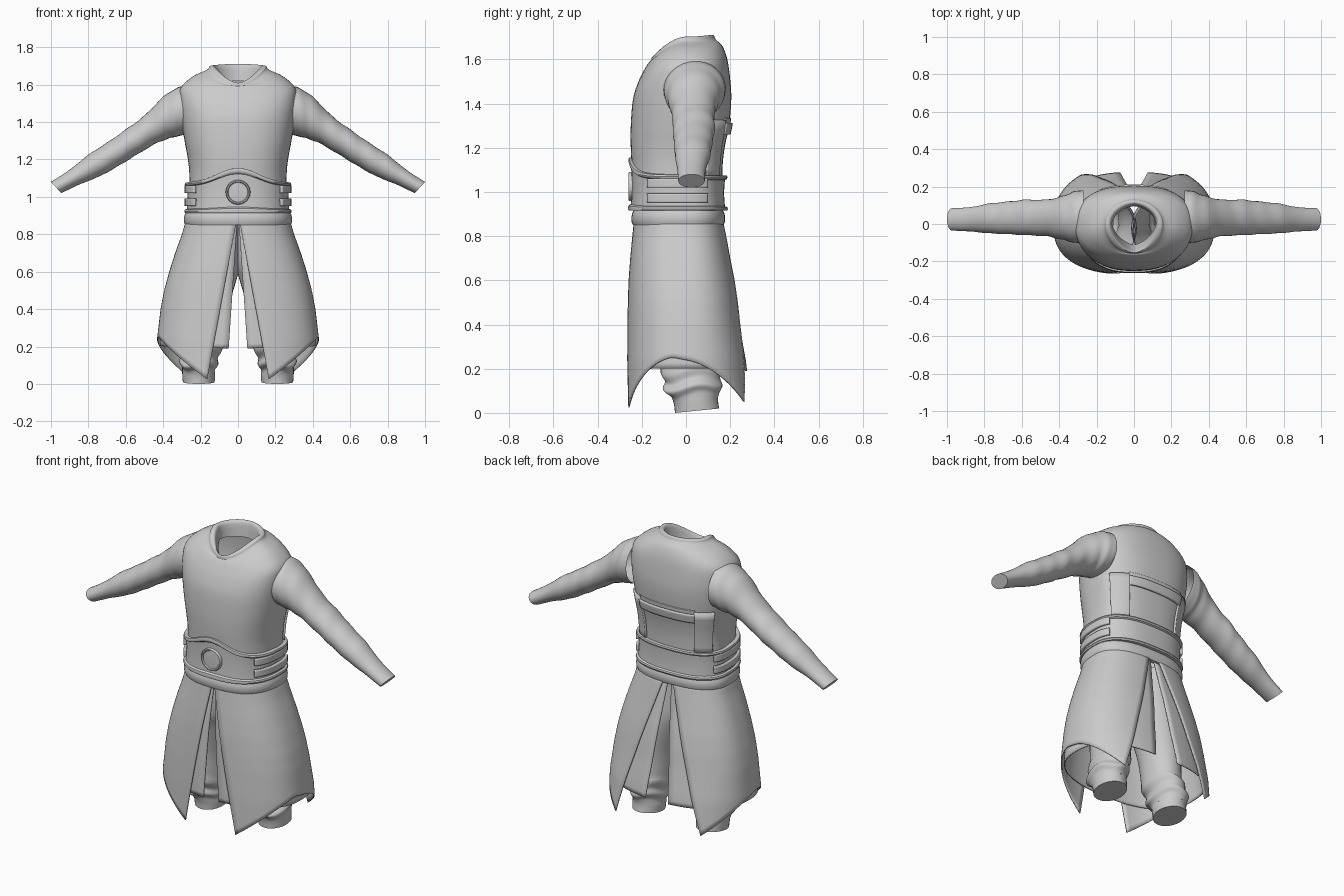
import bpy, bmesh, math
from mathutils import Vector

old = bpy.data.objects.get("Cube")
if old:
    bpy.data.objects.remove(old, do_unlink=True)

cloth = bpy.data.materials.new("plain grey cloth")
cloth.use_nodes = True
grey = (0.6, 0.6, 0.6, 1)
cloth.diffuse_color = grey
cloth.node_tree.nodes["Principled BSDF"].inputs["Base Color"].default_value = grey


def finish(name, bm, thick=0, mirror=False, angle=40):
    """Turn a bmesh into a smooth-shaded object."""
    bmesh.ops.recalc_face_normals(bm, faces=bm.faces)
    mesh = bpy.data.meshes.new(name)
    bm.to_mesh(mesh)
    bm.free()
    ob = bpy.data.objects.new(name, mesh)
    bpy.context.collection.objects.link(ob)
    mesh.materials.append(cloth)
    bpy.ops.object.select_all(action='DESELECT')
    ob.select_set(True)
    bpy.context.view_layer.objects.active = ob
    bpy.ops.object.shade_smooth_by_angle(angle=math.radians(angle))
    if thick:
        mod = ob.modifiers.new("thickness", 'SOLIDIFY')
        mod.thickness = thick
        mod.offset = 0
    if mirror:
        ob.modifiers.new("mirror", 'MIRROR').use_mirror_merge = False
    return ob


def loft(name, rings, closed=True, cap_start=False, cap_end=False, **opts):
    """Skin a list of point rows; closed rows make a tube."""
    bm = bmesh.new()
    rows = [[bm.verts.new(p) for p in r] for r in rings]
    n = len(rows[0])
    for a, b in zip(rows, rows[1:]):
        for i in range(n if closed else n - 1):
            j = (i + 1) % n
            bm.faces.new((a[i], a[j], b[j], b[i]))
    if cap_start:
        bm.faces.new(rows[0])
    if cap_end:
        bm.faces.new(rows[-1])
    return finish(name, bm, **opts)


def smooth_rows(rows, steps=5):
    """Catmull-Rom resampling of rows of numbers."""
    out = []
    last = len(rows) - 1
    for i in range(last):
        quad = (rows[max(i - 1, 0)], rows[i], rows[i + 1], rows[min(i + 2, last)])
        for k in range(steps):
            u = k / steps
            out.append([b + 0.5 * u * (c - a + u * (2*a - 5*b + 4*c - d + u * (3*(b - c) + d - a)))
                        for a, b, c, d in zip(*quad)])
    return out + [list(rows[-1])]


def oval(t, hw, yf, yb, n=2.5):
    """Point on a rounded oval; t = -90 degrees is the front."""
    c, s = math.cos(t), math.sin(t)
    x = math.copysign(hw * abs(c) ** (2 / n), c)
    m = n if s < 0 else max(n, 2)
    return x, (yf if s < 0 else yb) * abs(s) ** (2 / m)


def lookup(table, z):
    """Oval sizes (half width, front, back) at a height."""
    for a, b in zip(table, table[1:]):
        if z <= b[0]:
            u = max(0, (z - a[0]) / (b[0] - a[0]))
            return [p + (q - p) * u for p, q in zip(a[1:], b[1:])]
    return table[-1][1:]


def grow(sizes, d):
    return sizes[0] + d, sizes[1] - d, sizes[2] + d


TURN = [math.tau * i / 64 for i in range(64)]

# Torso: half width, front, back, heights at side / front / back, roundness
torso = [
    (.265, -.235, .160, .86, .86, .86, 2.5),
    (.260, -.245, .165, 1.1, 1.1, 1.1, 2.5),
    (.268, -.250, .175, 1.2, 1.2, 1.2, 2.5),
    (.286, -.250, .195, 1.3, 1.3, 1.3, 2.5),
    (.305, -.240, .205, 1.42, 1.42, 1.42, 2.5),
    (.314, -.215, .200, 1.52, 1.50, 1.51, 2.5),
    (.305, -.185, .187, 1.585, 1.56, 1.60, 2.4),
    (.240, -.165, .165, 1.645, 1.59, 1.66, 2.2),
    (.165, -.158, .135, 1.68, 1.592, 1.69, 2),
    (.150, -.156, .124, 1.70, 1.605, 1.71, 1.9),
    (.125, -.148, .105, 1.695, 1.60, 1.70, 1.6),
    (.115, -.110, .095, 1.62, 1.50, 1.62, 1.6)]


def torso_ring(row):
    hw, yf, yb, zs, zf, zb, n = row
    pts = []
    for t in TURN:
        s = math.sin(t)
        pts.append((*oval(t, hw, yf, yb, n), zs + ((zf if s < 0 else zb) - zs) * s * s))
    return pts


loft("tunic_body", [torso_ring(r) for r in smooth_rows(torso)])

# Sleeves: upper point x z, lower point x z, front y, back y
sleeve = smooth_rows([
    (.27, 1.595, .27, 1.34, -.10, .18),
    (.32, 1.585, .315, 1.325, -.10, .175),
    (.40, 1.535, .36, 1.315, -.085, .15),
    (.50, 1.435, .44, 1.285, -.065, .13),
    (.60, 1.36, .55, 1.22, -.06, .13),
    (.70, 1.29, .64, 1.165, -.055, .12),
    (.80, 1.225, .74, 1.11, -.05, .11),
    (.90, 1.145, .85, 1.065, -.04, .09),
    (1.0, 1.08, .945, 1.02, -.035, .085)], 7)
rings = []
for i, (ux, uz, lx, lz, yf, yb) in enumerate(sleeve):
    mid = Vector(((ux + lx) / 2, (yf + yb) / 2, (uz + lz) / 2))
    up = Vector((ux - lx, 0, uz - lz)) / 2
    side = Vector((0, (yb - yf) / 2, 0))
    fold = 0.02 * math.sin(math.pi * i / (len(sleeve) - 1))
    rings.append([mid + (up * math.cos(t) + side * math.sin(t))
                  * (1 + fold * math.sin(i * 0.9 + 2 * math.sin(t + 1))) for t in TURN[::2]])
loft("sleeves", rings, cap_end=True, mirror=True)

# Trouser legs: height, centre x, radius x, centre y, radius y
leg = smooth_rows([
    (.01, .21, .085, .05, .10), (.05, .21, .088, .045, .10),
    (.085, .212, .088, .04, .11), (.115, .21, .105, .03, .135),
    (.15, .20, .092, .03, .125), (.19, .19, .105, .02, .135),
    (.24, .18, .10, .015, .125), (.38, .17, .11, .01, .13),
    (.55, .14, .13, 0, .15), (.66, .125, .14, -.02, .165),
    (.86, .125, .13, -.035, .165)])
rings = []
for z, cx, rx, cy, ry in leg:
    tilt = 0.1 if z < 0.2 else 0
    rings.append([(cx + rx * math.cos(t), cy + ry * math.sin(t),
                   z + tilt * ry * math.sin(t)
                   + (0.012 * math.sin(3 * t + 1) if 0.07 < z < 0.25 else 0)) for t in TURN[::2]])
loft("trouser_legs", rings, cap_start=True, mirror=True)

# Skirt sizes by height
SKIRT = [(.0, .435, -.268, .315), (.24, .43, -.268, .285), (.4, .411, -.265, .255),
         (.5, .392, -.262, .24), (.6, .365, -.258, .222), (.7, .333, -.25, .20),
         (.8, .297, -.24, .18), (.87, .277, -.233, .165)]


def skirt(name, front, back, hem, shrink, cols=40, rows=28):
    """One side of a split skirt; front and back give edge x at top and hem."""
    grid = []
    for k in range(rows + 1):
        v = k / rows
        line = []
        for i in range(cols + 1):
            s = i / cols
            z = 0.87 + (hem(s) - 0.87) * v
            size = grow(lookup(SKIRT, z), -shrink)
            f = front[0] + (front[1] - front[0]) * v
            b = back[0] + (back[1] - back[0]) * v
            t0 = -math.acos((f / size[0]) ** 1.25)
            t1 = math.acos((b / size[0]) ** 1.25)
            line.append((*oval(t0 + (t1 - t0) * s, *size), z))
        grid.append(line)
    loft(name, grid, closed=False, thick=0.006, mirror=True)


skirt("outer_skirt", (.008, .165), (.03, .28),
      lambda s: .25 - (.225 if s < .5 else .2) * abs(2 * s - 1) ** 1.5, 0)
skirt("under_skirt", (.004, .05), (.01, .075), lambda s: .19 + .012 * math.sin(math.pi * s), .016)


def band(name, size, low, high, profile):
    """Belt wrapped round the waist; profile is (height share, bulge)."""
    rings = []
    for v, d in profile + profile[:1]:
        line = []
        for t in TURN:
            x, y = oval(t, *grow(size, d))
            line.append((x, y, low + (high(x, y) - low) * v))
        rings.append(line)
    loft(name, rings)


BELT = (.272, -.248, .175)
band("wide_belt", BELT, .915,
     lambda x, y: 1.075 + (.08 * math.exp(-(x / .15) ** 2) if y < 0 else 0),
     [(0, -.02), (0, .012), (.05, .015), (.1, .012), (.13, .001), (.5, -.003),
      (.87, .001), (.9, .010), (.95, .013), (1, .010), (1, -.02)])
band("lower_belt", (.276, -.234, .164), .85, lambda x, y: .918,
     [(0, -.02), (0, .006), (.2, .012), (.5, .013), (.8, .010), (1, .002), (1, -.02)])


def patch(name, size_at, t0, t1, z0, z1, lift, thick, mirror=True):
    """Curved plate lying on an oval wall."""
    grid = []
    for k in range(7):
        z = z0 + (z1 - z0) * k / 6
        size = grow(size_at(z), lift)
        grid.append([(*oval(math.radians(t0 + (t1 - t0) * i / 24), *size), z) for i in range(25)])
    loft(name, grid, closed=False, thick=thick, mirror=mirror)


# Side straps on the belt
for label, z in (("upper", 1.04), ("lower", .972)):
    patch(label + "_side_strap", lambda h: BELT, -38, 27, z - .02, z + .02, .005, .016)

# Back of the tunic: wrapped side panels and a cross band
TRUNK = [(r[3], *r[:3]) for r in torso[:5]]
on_trunk = lambda z: lookup(TRUNK, z)
patch("back_side_panel", on_trunk, 28, 58, 1.06, 1.325, .004, .012)
patch("back_cross_band", on_trunk, 57, 123, 1.262, 1.312, .006, .018, mirror=False)
patch("back_yoke_edge", on_trunk, 57, 123, 1.312, 1.335, .002, .008, mirror=False)

# Round buckle: a disc with a raised rim, turned about the y axis
buckle = [(.066, -.243), (.066, -.255), (.062, -.260), (.056, -.260), (.052, -.254), (.01, -.256)]
loft("round_buckle", [[(r * math.cos(t), y, 1.025 + r * math.sin(t)) for t in TURN[::2]]
                      for r, y in buckle], cap_end=True)
